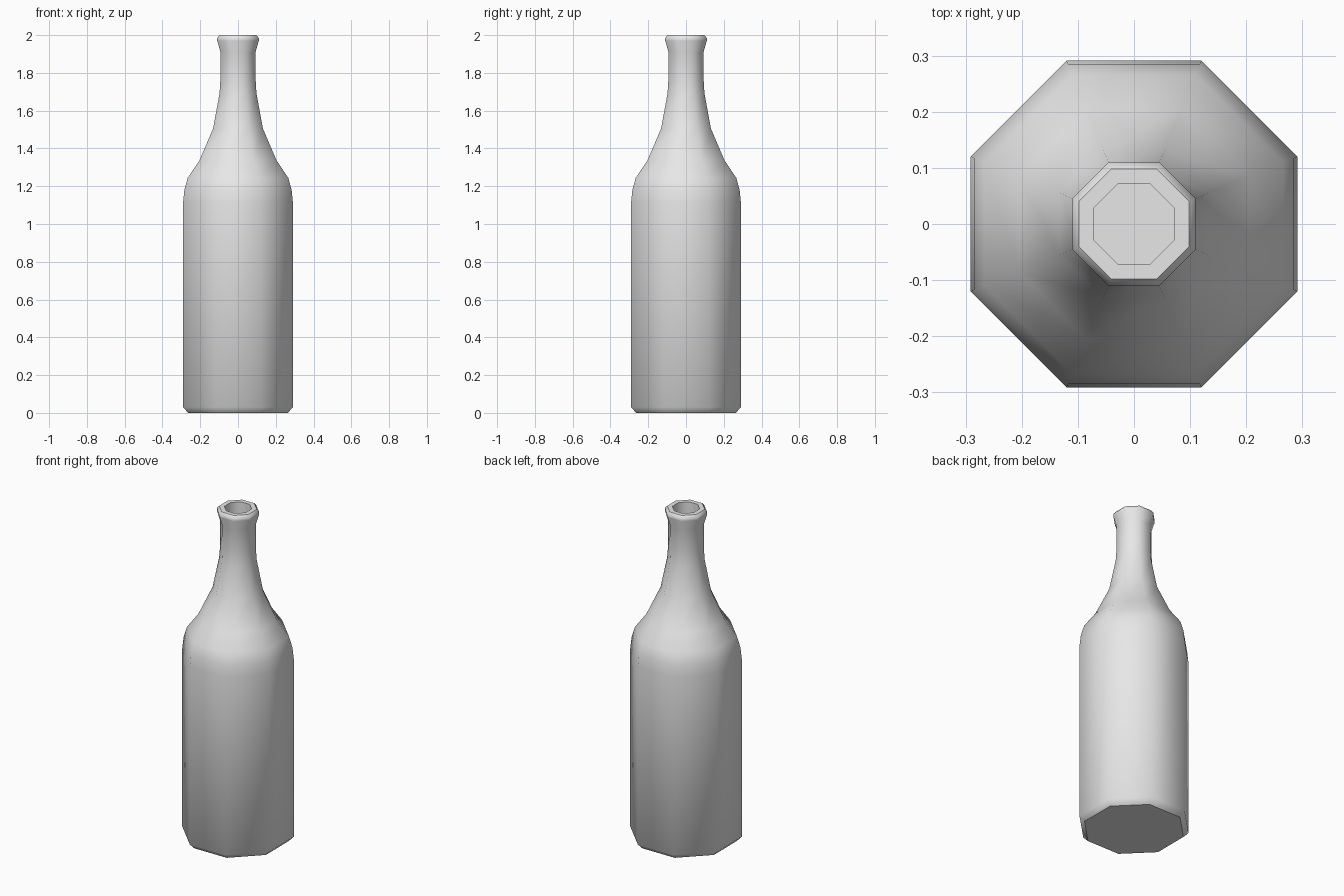
import bpy
import bmesh
from math import cos, sin, pi

cube = bpy.data.objects.get("Cube")
if cube:
    bpy.data.objects.remove(cube, do_unlink=True)

SIDES = 8

# Plain grey material
grey = bpy.data.materials.new("plain grey")
grey.use_nodes = True
colour = (0.8, 0.8, 0.8, 1)
grey.diffuse_color = colour
grey.node_tree.nodes["Principled BSDF"].inputs["Base Color"].default_value = colour

# Profile: (distance from axis to flat side, height, sharp ring)
profile = [
    (0.264, 0.0, True),      # base
    (0.291, 0.03, False),
    (0.291, 1.11, False),    # body
    (0.284, 1.18, False),
    (0.266, 1.245, False),   # shoulder
    (0.205, 1.335, False),
    (0.132, 1.505, False),
    (0.098, 1.69, False),    # neck
    (0.094, 1.75, False),
    (0.093, 1.91, False),
    (0.110, 1.97, False),    # lip
    (0.110, 1.985, False),
    (0.098, 2.0, True),
    (0.071, 2.0, True),      # mouth
    (0.071, 1.85, True),
]


def add_ring(bm, apothem, z):
    radius = apothem / cos(pi / SIDES)
    angles = [(i + 0.5) * 2 * pi / SIDES for i in range(SIDES)]
    return [bm.verts.new((radius * cos(a), radius * sin(a), z)) for a in angles]


# Bottle: stacked rings, closed at the base and inside the mouth
bm = bmesh.new()
rings = [add_ring(bm, r, z) for r, z, _ in profile]
for low, high in zip(rings, rings[1:]):
    for i in range(SIDES):
        j = (i + 1) % SIDES
        bm.faces.new((low[i], low[j], high[j], high[i]))
bm.faces.new(list(reversed(rings[0])))
bm.faces.new(rings[-1])

# Smooth surface with crisp rims
for face in bm.faces:
    face.smooth = True
for ring, (_, _, sharp) in zip(rings, profile):
    if sharp:
        for i in range(SIDES):
            bm.edges.get((ring[i], ring[(i + 1) % SIDES])).smooth = False

mesh = bpy.data.meshes.new("bottle")
bm.to_mesh(mesh)
bm.free()
mesh.materials.append(grey)
bottle = bpy.data.objects.new("bottle", mesh)
bpy.context.collection.objects.link(bottle)
